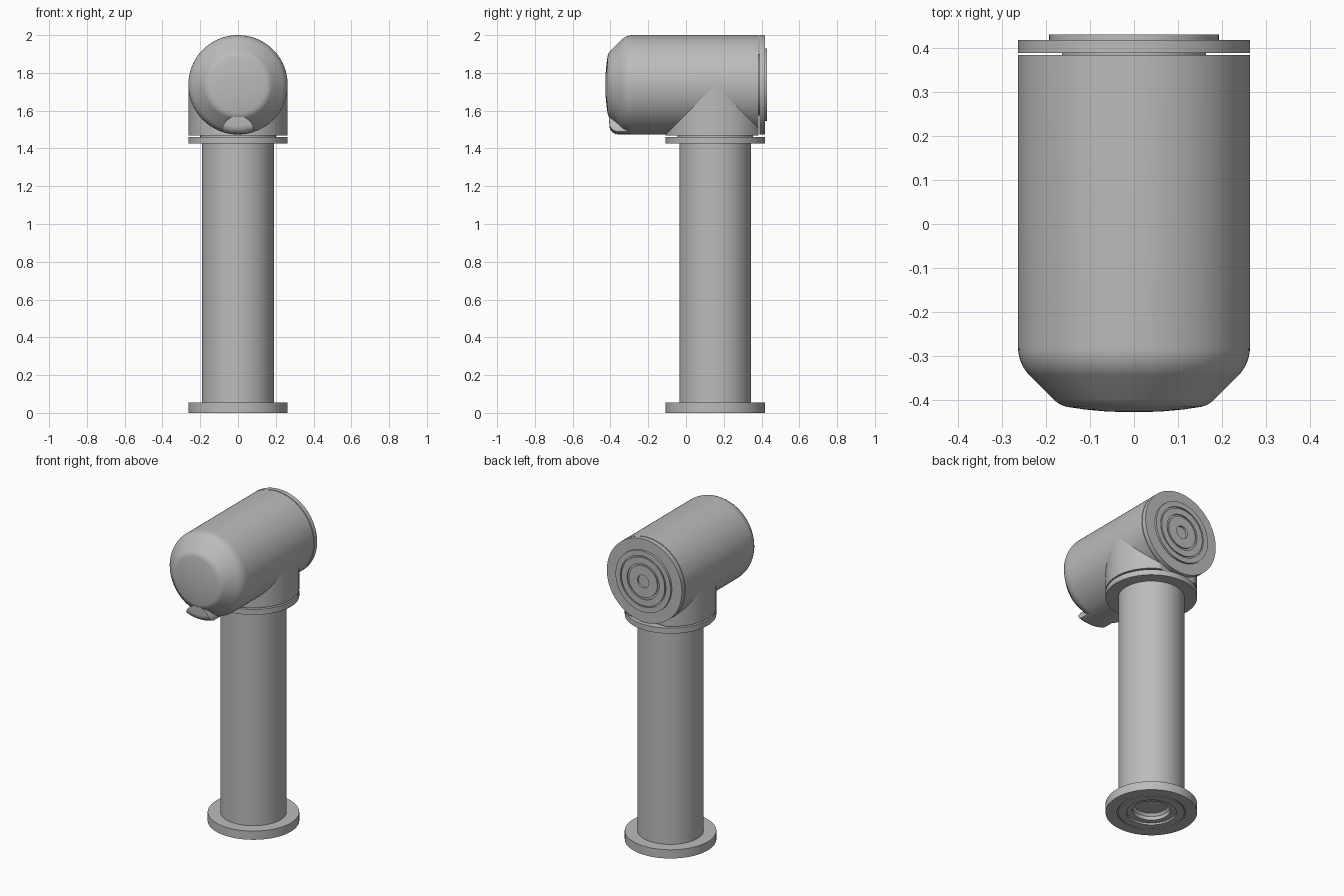
import bpy, bmesh, math
from mathutils import Matrix, Vector

if "Cube" in bpy.data.objects:
    bpy.data.objects.remove(bpy.data.objects["Cube"], do_unlink=True)

SEGMENTS = 96
RADIUS = 0.263          # hood, collar and flanges share one radius
AXIS_Z = 1.737          # height of the hood axis
PIPE_Y = 0.155          # position of the upright pipe

grey = bpy.data.materials.new("matte grey")
grey.use_nodes = True
colour = (0.5, 0.5, 0.5, 1)
grey.diffuse_color = colour
grey.node_tree.nodes["Principled BSDF"].inputs["Base Color"].default_value = colour


def lathe(name, profile, centre, along_y=False, clip_y=None):
    """Spin (radius, height) points about z, or about y when along_y is set."""
    bm = bmesh.new()
    verts = [bm.verts.new((r, 0, h)) for r, h in profile]
    edges = [bm.edges.new(pair) for pair in zip(verts, verts[1:])]
    bmesh.ops.spin(bm, geom=verts + edges, axis=(0, 0, 1), cent=(0, 0, 0),
                   steps=SEGMENTS, angle=math.tau, use_duplicate=False)
    bmesh.ops.remove_doubles(bm, verts=bm.verts, dist=0.0001)
    if along_y:
        bm.transform(Matrix.Rotation(-math.pi / 2, 4, "X"))
    bm.transform(Matrix.Translation(Vector(centre)))
    if clip_y is not None:
        cut = bmesh.ops.bisect_plane(bm, geom=bm.verts[:] + bm.edges[:] + bm.faces[:],
                                     plane_co=(0, clip_y, 0), plane_no=(0, 1, 0),
                                     clear_outer=True)["geom_cut"]
        bmesh.ops.holes_fill(bm, edges=[e for e in cut if isinstance(e, bmesh.types.BMEdge)])
    bmesh.ops.recalc_face_normals(bm, faces=bm.faces)
    mesh = bpy.data.meshes.new(name)
    bm.to_mesh(mesh)
    bm.free()
    mesh.materials.append(grey)
    obj = bpy.data.objects.new(name, mesh)
    bpy.context.collection.objects.link(obj)
    return obj


def smooth(obj):
    bpy.ops.object.select_all(action="DESELECT")
    obj.select_set(True)
    bpy.context.view_layer.objects.active = obj
    bpy.ops.object.shade_smooth_by_angle(angle=math.radians(30))


def disc(radius, bottom, top):
    return [(0, bottom), (radius, bottom), (radius, top), (0, top)]


def groove(outer, inner, face, depth):
    """Points of a ring groove cut into a flat end, from outside to inside."""
    return [(outer, face), (outer, face - depth), (inner, face - depth), (inner, face)]


def arc(r, h, size, start, end, steps=8):
    """Points of a rounded corner, angles in degrees."""
    angles = [math.radians(start + (end - start) * i / steps) for i in range(steps + 1)]
    return [(r + size * math.cos(a), h + size * math.sin(a)) for a in angles]


upright = (0, PIPE_Y, 0)
level = (0, 0, AXIS_Z)
parts = []

# Upright pipe with its foot flange, recessed rings and bore
parts.append(lathe("upright_pipe", disc(0.19, 0.05, 1.43), upright))
foot = [(0, 0.05), (0.095, 0.05), (0.108, 0.035), (0.108, 0.012), (0.143, 0.012),
        (0.143, 0), (0.19, 0), (0.19, 0.006), (0.197, 0.006), (0.197, 0),
        (RADIUS, 0), (RADIUS, 0.055), (0, 0.055)]
parts.append(lathe("foot_flange", foot, upright))

# Upper flange, spacer and collar
parts.append(lathe("upper_flange", disc(RADIUS, 1.425, 1.46), upright))
parts.append(lathe("collar_spacer", disc(0.2, 1.455, 1.475), upright))
parts.append(lathe("collar", disc(RADIUS, 1.469, AXIS_Z), upright, clip_y=0.383))

# Horizontal hood: domed face, chamfer and rounded shoulder
face = [(0, -0.427), (0.06, -0.4255), (0.11, -0.421)]
hood = (face + arc(0.14, -0.358, 0.058, -82, -45)
        + arc(RADIUS - 0.09, -0.28, 0.09, -45, 0) + [(RADIUS, 0.383), (0, 0.383)])
parts.append(lathe("hood", hood, level, along_y=True))

# Rear cover plate, spacer and ringed cap
parts.append(lathe("cover_spacer", disc(0.163, 0.375, 0.395), level, along_y=True))
parts.append(lathe("cover_plate", disc(RADIUS, 0.388, 0.417), level, along_y=True))
cap = ([(0, 0.4), (0.193, 0.4), (0.193, 0.43)] + groove(0.16, 0.152, 0.43, 0.008)
       + groove(0.112, 0.1, 0.43, 0.008) + [(0.04, 0.43), (0.04, 0.415), (0, 0.415)])
parts.append(lathe("ringed_cap", cap, level, along_y=True))

# Small rounded boss under the face, trimmed to the hood's outline
boss_shape = disc(0.086, -0.5, -0.2)
boss = lathe("lower_boss", boss_shape, (0, 0, 1.486), along_y=True)
envelope_shape = [(0, -0.412)] + arc(RADIUS - 0.047, -0.36, 0.046, -90, 0) + [(RADIUS - 0.001, -0.1), (0, -0.1)]
envelope = lathe("boss_trim", envelope_shape, level, along_y=True)
trim = boss.modifiers.new("trim", "BOOLEAN")
trim.operation, trim.solver, trim.object = "INTERSECT", "EXACT", envelope
bpy.context.view_layer.objects.active = boss
bpy.ops.object.modifier_apply(modifier=trim.name)
bpy.data.objects.remove(envelope, do_unlink=True)
parts.append(boss)

for part in parts:
    smooth(part)
